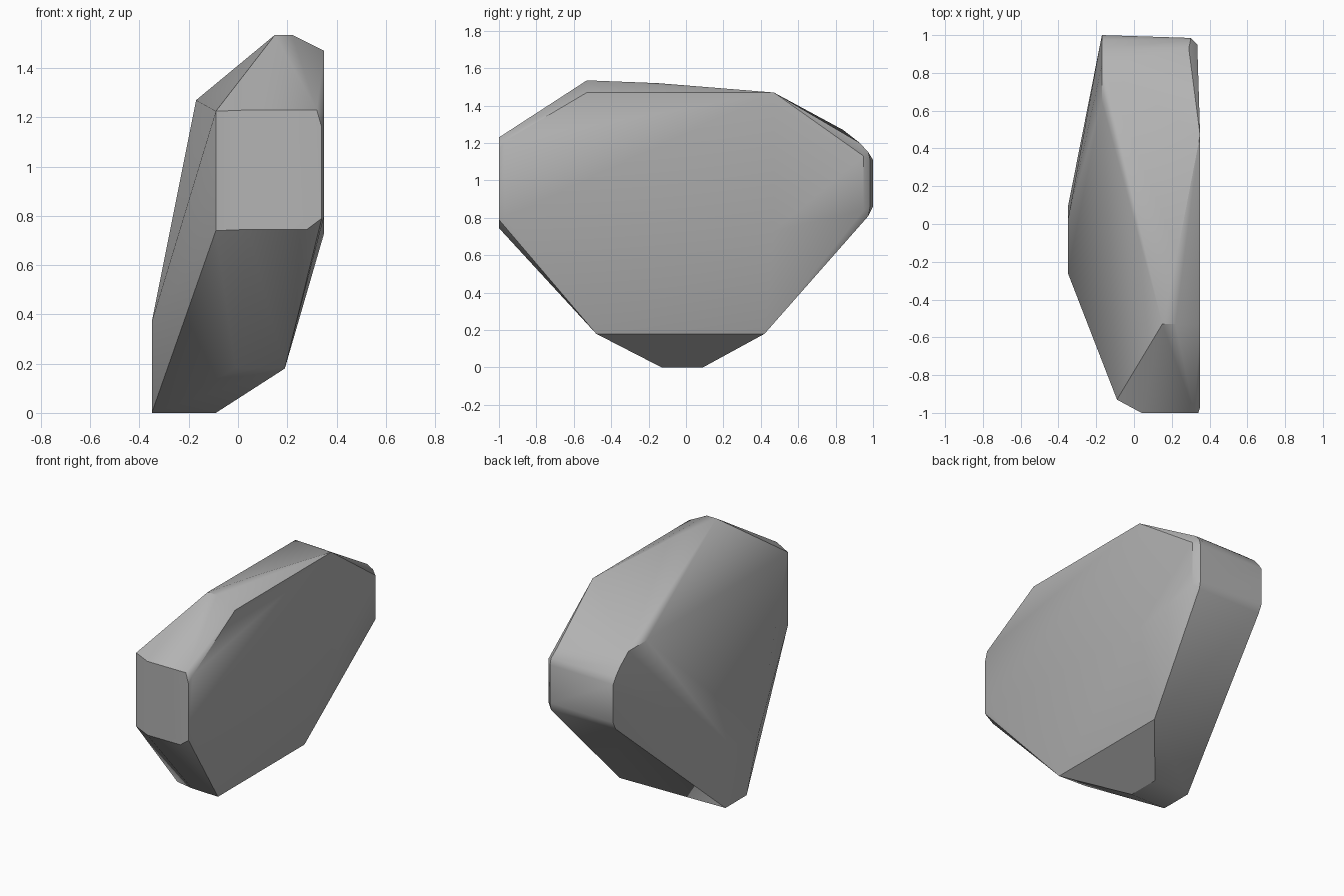
import bpy
import bmesh
import math

default_cube = bpy.data.objects.get("Cube")
if default_cube:
    bpy.data.objects.remove(default_cube, do_unlink=True)


def make_material(name, grey):
    material = bpy.data.materials.new(name)
    material.use_nodes = True
    colour = (grey, grey, grey, 1)
    material.diffuse_color = colour
    material.node_tree.nodes["Principled BSDF"].inputs["Base Color"].default_value = colour
    return material


def corners(xs, ys, zs):
    """Every corner of a box, edge or point given by its coordinates."""
    return [(x, y, z) for x in xs for y in ys for z in zs]


def build_rock(name, facets, material, smooth_angle):
    """Wrap a convex skin round the facet corners and clean its flat areas."""
    bm = bmesh.new()
    for facet in facets:
        for point in facet:
            bm.verts.new(point)
    bmesh.ops.remove_doubles(bm, verts=bm.verts[:], dist=0.001)
    hull = bmesh.ops.convex_hull(bm, input=bm.verts[:], use_existing_faces=False)
    spare = [item for item in hull["geom_interior"] + hull["geom_unused"]
             if isinstance(item, bmesh.types.BMVert)]
    bmesh.ops.delete(bm, geom=list(set(spare)), context="VERTS")
    bmesh.ops.dissolve_limit(bm, angle_limit=math.radians(0.5),
                             verts=bm.verts[:], edges=bm.edges[:])
    bmesh.ops.recalc_face_normals(bm, faces=bm.faces[:])
    mesh = bpy.data.meshes.new(name)
    bm.to_mesh(mesh)
    bm.free()
    mesh.materials.append(material)
    mesh.shade_smooth()
    mesh.set_sharp_from_angle(angle=smooth_angle)
    rock = bpy.data.objects.new(name, mesh)
    bpy.context.collection.objects.link(rock)
    return rock


# Blunt front end, with a chamfer towards the slanted side
front_end = (
    corners([0.04, 0.32], [-1], [1.23])
    + corners([0.04, 0.28], [-1], [0.745])
    + corners([0.34], [-1], [0.79, 1.16])
    + corners([-0.09], [-0.93], [0.74, 1.225])
)

# Broad upright side and the slope under it
broad_side = (
    corners([0.35], [-0.97], [0.8, 1.21])
    + corners([0.35], [-0.53], [1.47])
    + corners([0.35], [0.47], [0.73, 1.47])
    + corners([0.19], [-0.48, 0.42], [0.18])
)

# Rounded back end
back_end = (
    corners([-0.17], [1], [0.86, 1.11])
    + corners([0.3], [0.985], [0.86, 1.11])
    + corners([0.335], [0.95], [0.84, 1.13])
    + corners([-0.17, 0.3], [0.975], [0.81, 1.15])
    + corners([-0.17, 0.29], [0.93], [1.2])
)

# Crest and the shoulder that drops behind it
crest = (
    corners([0.15, 0.22], [-0.53], [1.535])
    + corners([0.23], [-0.15], [1.52])
    + corners([-0.17], [0.65, 0.84], [1.27])
)

# Slanted side and the small flat base
base = (
    corners([-0.35], [-0.26, 0.02], [0.37])
    + corners([-0.35, -0.09], [-0.13, 0.09], [0])
    + corners([-0.01], [-0.47], [0.18])
)

stone_grey = make_material("stone_grey", 0.45)
build_rock("rock", [front_end, broad_side, back_end, crest, base],
           stone_grey, math.radians(30))
